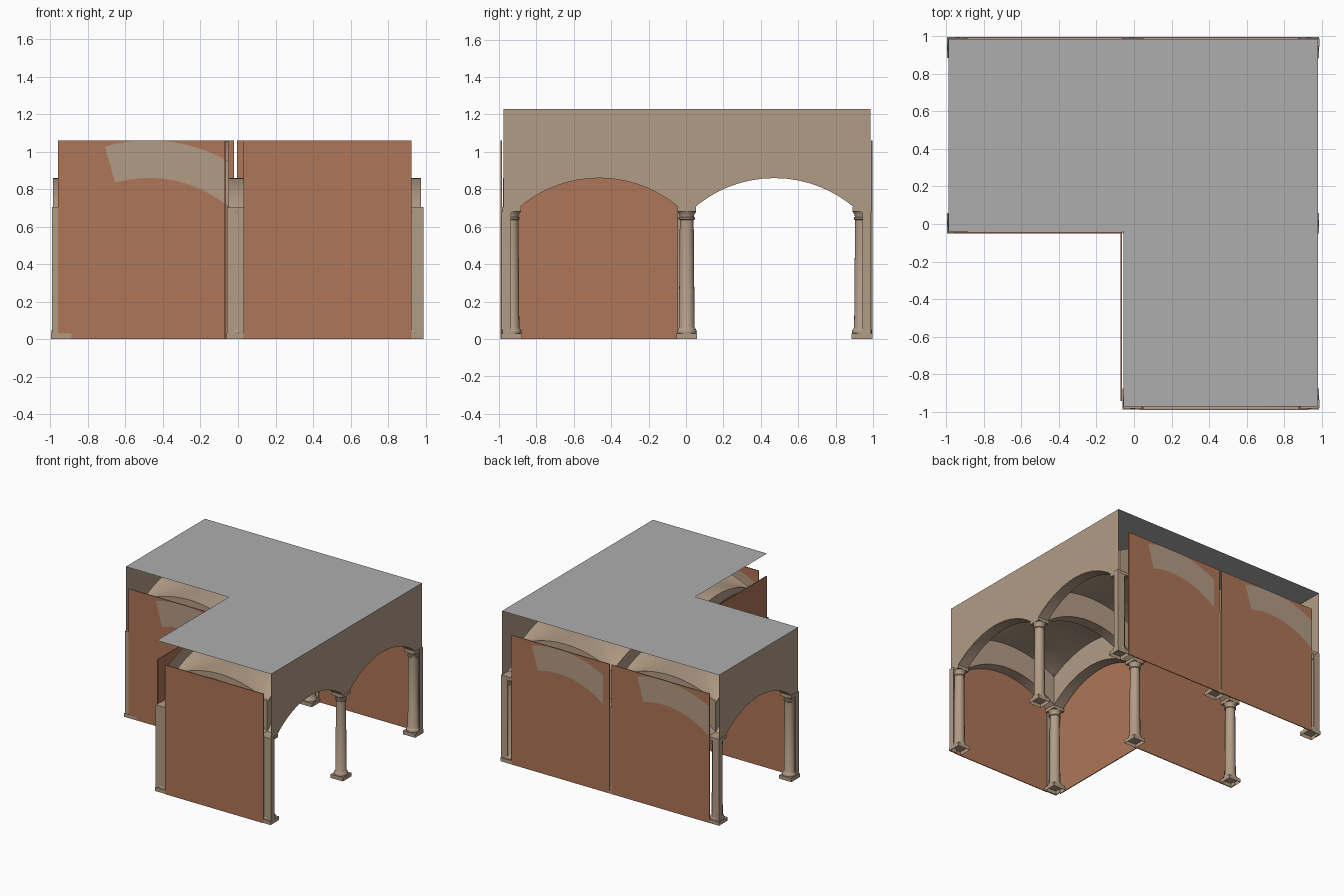
import bpy, bmesh, math

if "Cube" in bpy.data.objects:
    bpy.data.objects.remove(bpy.data.objects["Cube"])

def material(name, rgb):
    m = bpy.data.materials.new(name)
    m.diffuse_color = (*rgb, 1)
    m.use_nodes = True
    m.node_tree.nodes["Principled BSDF"].inputs["Base Color"].default_value = m.diffuse_color
    return m

STONE = material("tan stone", (0.45, 0.335, 0.24))
BRICK = material("terracotta", (0.43, 0.18, 0.095))
ROOF = material("grey roof", (0.42, 0.42, 0.42))

XS = (-0.942, -0.005, 0.932)      # column lines
YS = (-0.933, 0.004, 0.941)
E = 0.045                         # half width of arches
H = 0.4685 - E                    # half span of a bay
SPRING, CROWN, TOP = 0.705, 0.86, 1.23
R = (H * H + (CROWN - SPRING) ** 2) / (2 * (CROWN - SPRING))
CZ, RO = CROWN - R, R + 0.2
BAYS = [(-0.4735, 0.4725), (0.4635, 0.4725), (0.4635, -0.4645)]
N = 20

def inner(t):
    return CZ + math.sqrt(max(R * R - t * t, 0))

def outer(t):
    return CZ + math.sqrt(RO * RO - t * t)

def finish(name, faces, mat, smooth=False):
    """Make an object from a list of faces given as point lists."""
    bm = bmesh.new()
    for f in faces:
        bm.faces.new([bm.verts.new(p) for p in f])
    bmesh.ops.remove_doubles(bm, verts=bm.verts, dist=1e-5)
    bmesh.ops.recalc_face_normals(bm, faces=bm.faces)
    me = bpy.data.meshes.new(name)
    bm.to_mesh(me)
    bm.free()
    me.materials.append(mat)
    ob = bpy.data.objects.new(name, me)
    bpy.context.collection.objects.link(ob)
    if smooth:
        bpy.ops.object.select_all(action='DESELECT')
        ob.select_set(True)
        bpy.context.view_layer.objects.active = ob
        bpy.ops.object.shade_smooth_by_angle(angle=math.radians(35))
    return ob

def strip(a, b):
    return [(a[i], a[i + 1], b[i + 1], b[i]) for i in range(len(a) - 1)]

def box(x0, x1, y0, y1, z0, z1, bottom=True):
    lo = [(x0, y0, z0), (x1, y0, z0), (x1, y1, z0), (x0, y1, z0)]
    hi = [(p[0], p[1], z1) for p in lo]
    sides = [(lo[i], lo[(i + 1) % 4], hi[(i + 1) % 4], hi[i]) for i in range(4)]
    return sides + [hi] + ([lo] if bottom else [])

SAMPLES = [H * math.sin(math.pi / 2 * (2 * i / N - 1)) for i in range(N + 1)]

def arch(name, axis, mid, line, skip=None):
    """Soffit along an axis, plus its side bands; skip = side hidden by a wall."""
    def P(t, w, z):
        return (mid + t, line + w, z) if axis == 'x' else (line + w, mid + t, z)
    faces = strip([P(t, -E, inner(t)) for t in SAMPLES], [P(t, E, inner(t)) for t in SAMPLES])
    for s in (-1, 1):
        if s != skip:
            faces += strip([P(t, s * E, inner(t)) for t in SAMPLES],
                           [P(t, s * E, outer(t)) for t in SAMPLES])
    finish(name, faces, STONE, True)

# Arches around each bay, shared ones built once
done = set()
for bx, by in BAYS:
    for s in (-1, 1):
        ly = min(YS, key=lambda v: abs(v - by - s * 0.4685))
        lx = min(XS, key=lambda v: abs(v - bx - s * 0.4685))
        for axis, mid, line in (('x', bx, ly), ('y', by, lx)):
            if (axis, mid, line) not in done:
                done.add((axis, mid, line))
                skip = {XS[0]: -1, XS[2]: 1}.get(line) if axis == 'y' else None
                arch("arch", axis, mid, line, skip)

# Groin vault over each bay: four ruled webs meeting on the diagonals
for bx, by in BAYS:
    faces = []
    for s in (-1, 1):
        faces += strip([(bx + t, by + s * H, outer(t)) for t in SAMPLES],
                       [(bx + t, by + s * abs(t), outer(t)) for t in SAMPLES])
        faces += strip([(bx + s * H, by + t, outer(t)) for t in SAMPLES],
                       [(bx + s * abs(t), by + t, outer(t)) for t in SAMPLES])
    # the crown quads collapse cleanly because the webs meet in a point
    finish("vault", faces, STONE, True)

# Side walls with arched openings
def side_wall(name, x, y0, y1, mids):
    ys = [(y0, SPRING)]
    for m in mids:
        ys += [(m + t, inner(t)) for t in SAMPLES]
    ys.append((y1, SPRING))
    finish(name, strip([(x, y, z) for y, z in ys], [(x, y, TOP) for y, z in ys]), STONE)

side_wall("right_wall", 0.98, -0.975, 0.986, (-0.4645, 0.4725))
side_wall("left_wall", -0.989, -0.041, 0.986, (0.4725,))

# L-shaped roof sheet
finish("roof", [
    [(-0.99, -0.041, TOP), (-0.055, -0.041, TOP), (-0.055, 0.986, TOP), (-0.99, 0.986, TOP)],
    [(-0.055, -0.041, TOP), (0.98, -0.041, TOP), (0.98, 0.986, TOP), (-0.055, 0.986, TOP)],
    [(-0.055, -0.972, TOP), (0.98, -0.972, TOP), (0.98, -0.041, TOP), (-0.055, -0.041, TOP)],
], ROOF)

# Columns: turned shaft with square base and abacus
PROFILE = [(0.052, 0.03), (0.054, 0.038), (0.052, 0.047), (0.046, 0.055), (0.042, 0.062),
           (0.037, 0.635), (0.043, 0.64), (0.043, 0.65), (0.038, 0.653), (0.04, 0.665),
           (0.05, 0.68)]
SEG = 20

def column(cx, cy):
    rings = [[(cx + r * math.cos(2 * math.pi * k / SEG), cy + r * math.sin(2 * math.pi * k / SEG), z)
              for k in range(SEG + 1)] for r, z in PROFILE]
    faces = []
    for a, b in zip(rings, rings[1:]):
        faces += strip(a, b)
    finish("column", faces, STONE, True)
    w = 0.055
    finish("column_base", box(cx - w, cx + w, cy - w, cy + w, 0, 0.03, False), STONE)
    w = 0.05
    finish("column_abacus", box(cx - w, cx + w, cy - w, cy + w, 0.68, SPRING), STONE)

for x in XS:
    for y in YS:
        if (x, y) != (XS[0], YS[0]):
            column(x, y)

# Flat pilaster strips on the closed faces and outer corners
T = 0.003
for x0, x1, y in ((0.925, 0.988, -0.979), (-0.055, 0.035, -0.979), (-0.99, -0.935, -0.045),
                  (0.925, 0.988, 0.987), (-0.05, 0.04, 0.987), (-0.99, -0.935, 0.987)):
    finish("pilaster", box(x0, x1, y - T, y + T, 0, SPRING), STONE)
for x, y0, y1 in ((0.985, -0.982, -0.935), (0.985, 0.943, 0.99), (-0.99, 0.943, 0.99),
                  (-0.99, -0.048, 0.0), (-0.056, -0.982, -0.935)):
    finish("pilaster", box(x - T, x + T, y0, y1, 0, SPRING), STONE)

# Terracotta infill panels
PH = 1.06
for name, x0, x1, y0, y1 in (("front_panel", 0.03, 0.925, -0.992, -0.985),
                             ("inner_front_panel", -0.96, -0.065, -0.05, -0.043),
                             ("inner_side_panel", -0.072, -0.065, -0.945, -0.05),
                             ("back_panel_left", -0.912, -0.022, 0.99, 0.997),
                             ("back_panel_right", -0.005, 0.888, 0.99, 0.997)):
    finish(name, box(x0, x1, y0, y1, 0, PH), BRICK)

# Arch faces showing through the panels
def arch_face(cx, y, s):
    a0 = -0.28
    ends = (math.asin(0.41 / R), math.asin(0.41 / RO))
    rows = []
    for rad, a1 in zip((R, RO), ends):
        an = [a0 + (a1 - a0) * i / N for i in range(N + 1)]
        rows.append([(cx + s * rad * math.sin(a), y, min(CZ + rad * math.cos(a), 1.057)) for a in an])
    finish("arch_face", strip(*rows), STONE)

arch_face(-0.4735, -0.052, 1)
arch_face(-0.4935, 0.999, -1)
arch_face(0.4635, 0.999, -1)
